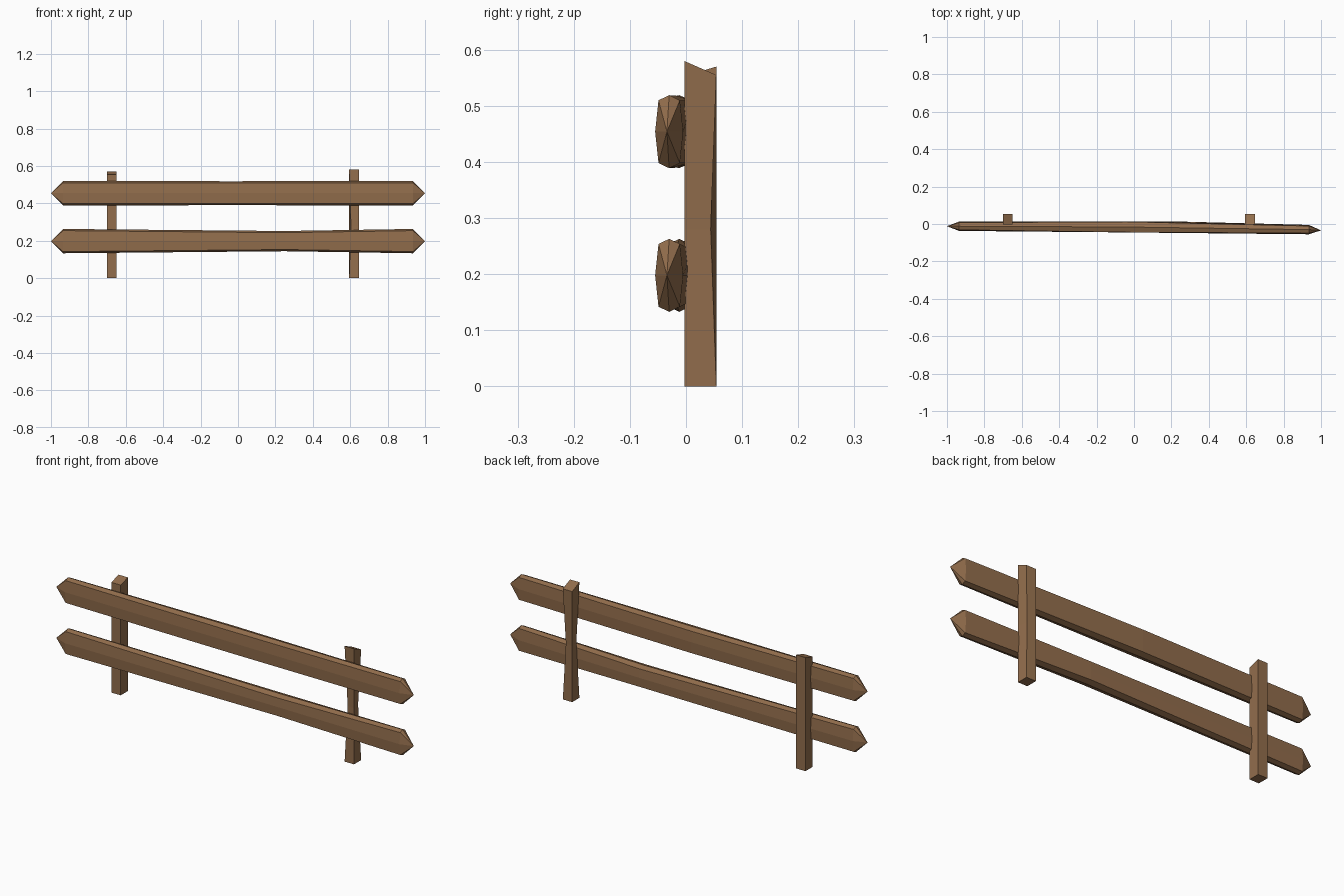
import bpy
import bmesh

cube = bpy.data.objects.get("Cube")
if cube:
    bpy.data.objects.remove(cube, do_unlink=True)

wood = bpy.data.materials.new("brown_wood")
wood.use_nodes = True
WOOD = (0.29, 0.155, 0.073, 1)
wood.diffuse_color = WOOD
bsdf = wood.node_tree.nodes["Principled BSDF"]
bsdf.inputs["Base Color"].default_value = WOOD
bsdf.inputs["Roughness"].default_value = 0.9


def finish(name, bm):
    bmesh.ops.recalc_face_normals(bm, faces=bm.faces)
    mesh = bpy.data.meshes.new(name)
    bm.to_mesh(mesh)
    bm.free()
    mesh.materials.append(wood)
    obj = bpy.data.objects.new(name, mesh)
    bpy.context.collection.objects.link(obj)
    return obj


def bridge(bm, a, b):
    for i in range(len(a)):
        j = (i + 1) % len(a)
        bm.faces.new((a[i], a[j], b[j], b[i]))


def ring(bm, x, y, z, depth, height, crease):
    """Eight-sided plank section with bevelled edges and creased faces."""
    d, h = depth, height
    section = [(-d - crease, 0), (-d, h - 0.009), (0, h), (d, h - 0.009),
               (d + crease, 0), (d, 0.009 - h), (0, -h), (-d, 0.009 - h)]
    return [bm.verts.new((x, y + dy, z + dz)) for dy, dz in section]


def rail(name, z, bend_x, bend_z, bend_height):
    bm = bmesh.new()
    rings = [ring(bm, -0.935, -0.012, z, 0.019, 0.065, 0.006),
             ring(bm, bend_x, -0.016, z + bend_z, 0.028, bend_height, 0.001),
             ring(bm, 0.935, -0.03, z, 0.019, 0.065, 0.006)]
    for a, b in zip(rings, rings[1:]):
        bridge(bm, a, b)
    # Pointed ends
    for x, y, end in ((-1, -0.012, rings[0]), (1, -0.034, rings[-1])):
        tip = bm.verts.new((x, y, z))
        for i in range(8):
            bm.faces.new((end[i], end[(i + 1) % 8], tip))
    return finish(name, bm)


def post(name, x, front_top, back_top, pinch):
    """Square post with a sloped top; two opposite corners are pinched midway."""
    bm = bmesh.new()
    w, y0, y1 = 0.026, -0.003, 0.054
    rings = []
    for zf, zb, p in ((0, 0, 0), (0.28, 0.28, pinch), (front_top, back_top, 0)):
        corners = [(x - w + p, y0 + p, zf), (x + w, y0, zf),
                   (x + w - p, y1 - p, zb), (x - w, y1, zb)]
        rings.append([bm.verts.new(c) for c in corners])
    for a, b in zip(rings, rings[1:]):
        bridge(bm, a, b)
    bm.faces.new(rings[0])
    bm.faces.new(rings[-1])
    return finish(name, bm)


# Uprights
post("right_post", -0.675, 0.553, 0.57, 0)
post("left_post", 0.62, 0.58, 0.555, 0.01)

# Horizontal planks
rail("upper_rail", 0.454, -0.04, 0, 0.064)
rail("lower_rail", 0.198, 0.25, 0, 0.054)
